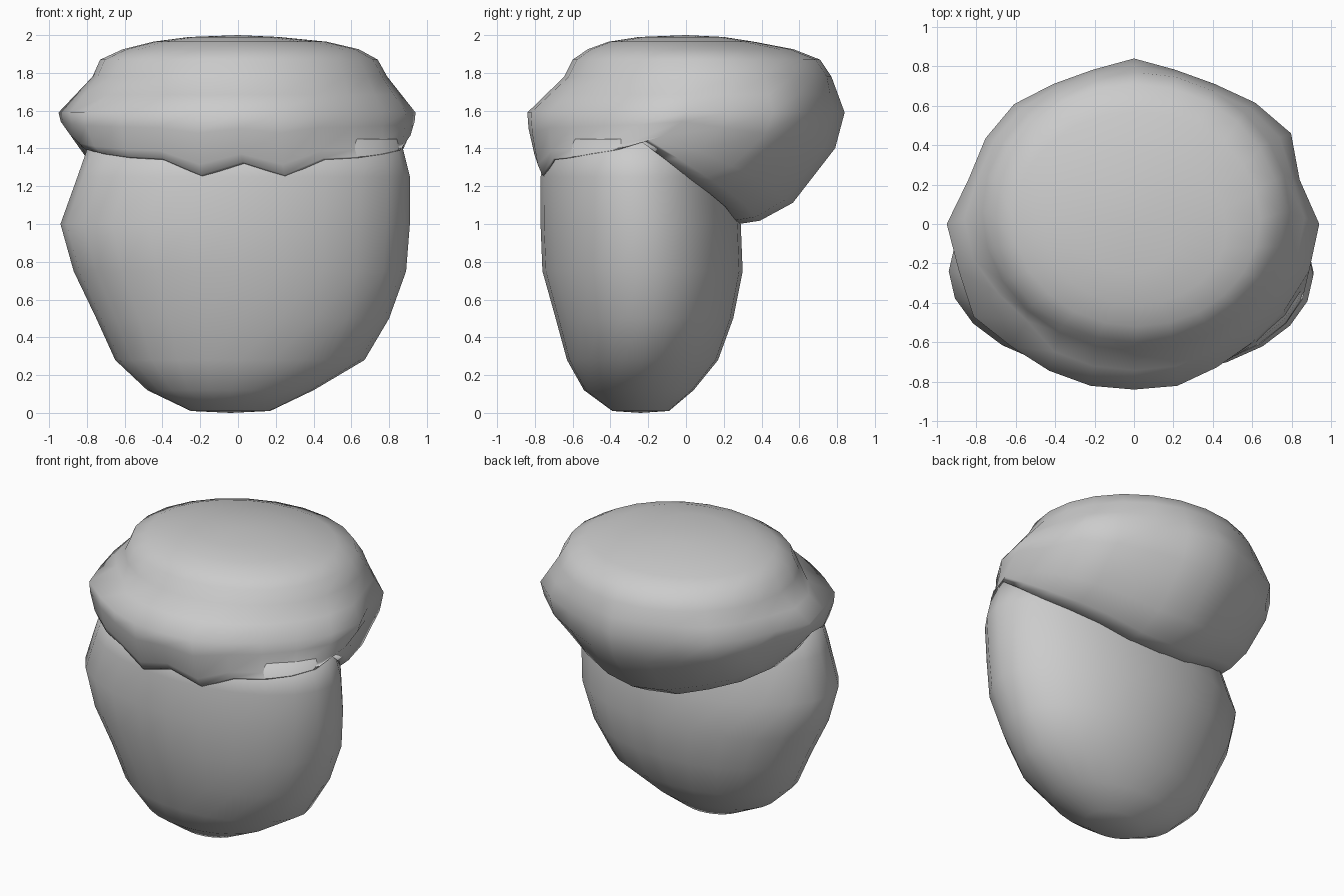
import bpy, bmesh
from math import sin, cos, radians

cube = bpy.data.objects.get("Cube")
if cube:
    bpy.data.objects.remove(cube)

grey = bpy.data.materials.new("plain grey")
grey.use_nodes = True
shade = (0.6, 0.6, 0.6, 1)
grey.diffuse_color = shade
grey.node_tree.nodes["Principled BSDF"].inputs["Base Color"].default_value = shade

SIDES = 24


def loft(name, rings, start=None, end=None):
    """Skin closed rings listed from bottom to top, with optional pole points."""
    bm = bmesh.new()
    loops = [[bm.verts.new(p) for p in ring] for ring in rings]
    for low, high in zip(loops, loops[1:]):
        for i in range(SIDES):
            j = (i + 1) % SIDES
            bm.faces.new((low[i], low[j], high[j], high[i]))
    for point, loop in ((start, loops[0]), (end, loops[-1])):
        if point:
            pole = bm.verts.new(point)
            for i in range(SIDES):
                bm.faces.new((pole, loop[i], loop[(i + 1) % SIDES]))
    bmesh.ops.recalc_face_normals(bm, faces=bm.faces)
    mesh = bpy.data.meshes.new(name)
    bm.to_mesh(mesh)
    bm.free()
    mesh.materials.append(grey)
    mesh.shade_smooth()
    obj = bpy.data.objects.new(name, mesh)
    bpy.context.collection.objects.link(obj)
    return obj


def oval(z, left, right, front, back):
    """Horizontal oval ring through four extents; starts at the front."""
    cx, cy = (left + right) / 2, (front + back) / 2
    rx, ry = (right - left) / 2, (back - front) / 2
    angles = [radians(360 * i / SIDES) for i in range(SIDES)]
    return [(cx + rx * sin(a), cy - ry * cos(a), z) for a in angles]


def blend(ring_a, ring_b, inward, rise):
    """Ring between two others, with separate sideways and height amounts."""
    return [(a[0] + (b[0] - a[0]) * inward, a[1] + (b[1] - a[1]) * inward,
             a[2] + (b[2] - a[2]) * rise) for a, b in zip(ring_a, ring_b)]


# Nut: lopsided egg, narrow from front to back
nut_profile = [
    (0.01, -0.25, 0.17, -0.39, -0.09),
    (0.12, -0.48, 0.40, -0.54, 0.04),
    (0.28, -0.65, 0.67, -0.63, 0.17),
    (0.50, -0.75, 0.80, -0.69, 0.25),
    (0.75, -0.87, 0.89, -0.76, 0.30),
    (1.00, -0.94, 0.91, -0.77, 0.29),
    (1.25, -0.85, 0.91, -0.77, 0.25),
    (1.45, -0.78, 0.86, -0.73, 0.20),
]
loft("nut", [oval(*row) for row in nut_profile],
     start=(-0.04, -0.24, 0.0), end=(0, -0.24, 1.5))

# Cap: scalloped rim on the nut, swollen back, flattened crown
half_rim = [1.32, 1.25, 1.34, 1.35, 1.37, 1.39, 1.44,
            1.34, 1.24, 1.16, 1.09, 1.02, 1.0]
rim_height = half_rim + half_rim[-2:0:-1]
girth = [0.84, 0.85, 0.84, 0.85, 0.88, 0.92, 0.94, 0.87,
         0.92, 0.87, 0.82, 0.81, 0.84, 0.81, 0.82, 0.86,
         0.87, 0.87, 0.95, 0.92, 0.94, 0.88, 0.86, 0.85]
rim = [(x, y, z) for (x, y, _), z in
       zip(oval(0, -0.82, 0.885, -0.765, 0.28), rim_height)]
belt = [(x * r, y * r, z) for (x, y, z), r in
        zip(oval(1.59, -1, 1, -1, 1), girth)]
under_edge = [(x * 0.93, y * 0.93 - 0.02, z + 0.03) for x, y, z in rim]

crown = [
    oval(1.78, -0.77, 0.79, -0.645, 0.77),
    oval(1.87, -0.73, 0.74, -0.60, 0.71),
    oval(1.925, -0.61, 0.64, -0.52, 0.57),
    oval(1.965, -0.45, 0.47, -0.41, 0.36),
    oval(1.99, -0.26, 0.22, -0.25, 0.20),
]

# Shoulder with a pinch above the pointed front corner
shoulder = blend(belt, crown[0], 0.5, 0.5)
for i in (20, 21):
    x, y, z = shoulder[i]
    shoulder[i] = (x * 0.93, y * 0.93, z)

loft("cap", [under_edge, rim, blend(belt, rim, 0.8, 0.97),
             blend(belt, rim, 0.49, 0.81), blend(belt, rim, 0.09, 0.32),
             belt, shoulder] + crown, end=(0, 0, 2.0))
